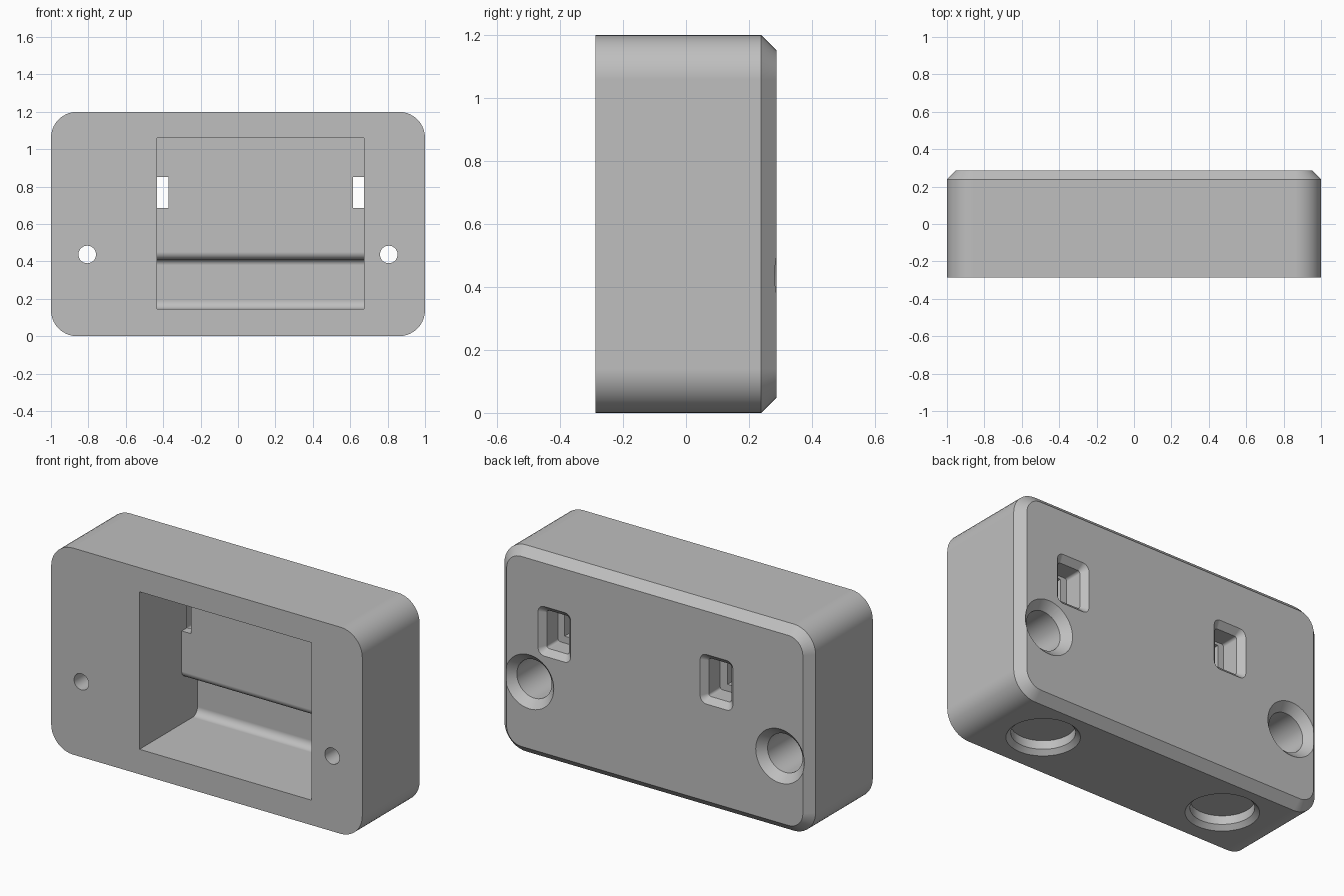
import bpy, bmesh, math
from mathutils import Vector

if "Cube" in bpy.data.objects:
    bpy.data.objects.remove(bpy.data.objects["Cube"])

grey = bpy.data.materials.new("plain grey")
grey.use_nodes = True
grey.diffuse_color = (0.52, 0.52, 0.52, 1)
grey.node_tree.nodes["Principled BSDF"].inputs["Base Color"].default_value = (0.52, 0.52, 0.52, 1)


def fillet(corners, steps=10):
    """Outline from (u, v, radius) corners, each rounded by its radius."""
    out = []
    n = len(corners)
    for i, (u, v, r) in enumerate(corners):
        p = Vector((u, v))
        if r == 0:
            out.append(p)
            continue
        a = (Vector(corners[i - 1][:2]) - p).normalized()
        b = (Vector(corners[(i + 1) % n][:2]) - p).normalized()
        # every corner here is a right angle
        centre = p + (a + b) * r
        for k in range(steps + 1):
            t = k / steps * math.pi / 2
            out.append(centre - b * r * math.cos(t) - a * r * math.sin(t))
    return out


def rect(x0, x1, z0, z1, r):
    return fillet([(x0, z0, r), (x1, z0, r), (x1, z1, r), (x0, z1, r)])


def circle(cx, cy, r, n=48):
    return [Vector((cx + r * math.cos(2 * math.pi * k / n),
                    cy + r * math.sin(2 * math.pi * k / n))) for k in range(n)]


PLACE = {"x": lambda p, d: (d, p.x, p.y),
         "y": lambda p, d: (p.x, d, p.y),
         "z": lambda p, d: (p.x, p.y, d)}


def loft(name, axis, sections):
    """Closed solid through (position, outline) sections along an axis."""
    bm = bmesh.new()
    rings = [[bm.verts.new(PLACE[axis](p, d)) for p in outline] for d, outline in sections]
    for lo, hi in zip(rings, rings[1:]):
        for i in range(len(lo)):
            j = (i + 1) % len(lo)
            bm.faces.new((lo[i], lo[j], hi[j], hi[i]))
    bm.faces.new(rings[0])
    bm.faces.new(rings[-1])
    bmesh.ops.recalc_face_normals(bm, faces=bm.faces)
    mesh = bpy.data.meshes.new(name)
    bm.to_mesh(mesh)
    bm.free()
    mesh.materials.append(grey)
    obj = bpy.data.objects.new(name, mesh)
    bpy.context.collection.objects.link(obj)
    return obj


FRONT, BACK, BEVEL = -0.287, 0.287, 0.048

# Rounded block with a chamfered back rim
outer = rect(-1, 1, 0, 1.2, 0.14)
inner = rect(-1 + BEVEL, 1 - BEVEL, BEVEL, 1.2 - BEVEL, 0.14 - BEVEL)
body = loft("housing", "y", [(FRONT, outer), (BACK - BEVEL, outer), (BACK, inner)])

cutters = []

# Front pocket, deeper below a rounded step
X0, X1 = -0.432, 0.675
pocket = fillet([(-0.4, 0.145, 0), (0.245, 0.145, 0.045), (0.245, 0.41, 0.03),
                 (0.10, 0.41, 0.04), (0.10, 1.06, 0), (-0.4, 1.06, 0)])
cutters.append(loft("pocket_cutter", "x", [(X0, pocket), (X1, pocket)]))

# Clip slots: chamfered recess behind, narrow notch through to the pocket
for cx, n0, n1 in ((-0.397, X0, X0 + 0.06), (0.645, X1 - 0.06, X1)):
    def slot(grow, r):
        return rect(cx - 0.072 - grow, cx + 0.072 + grow, 0.645 - grow, 0.867 + grow, r)
    cutters.append(loft("slot_cutter", "y", [(0.15, slot(0, 0.015)), (BACK - 0.033, slot(0, 0.015)),
                                             (BACK, slot(0.033, 0.04)), (0.4, slot(0.033, 0.04))]))
    notch = fillet([(n0, 0.685, 0), (n1, 0.685, 0), (n1, 0.85, 0), (n0, 0.85, 0)])
    cutters.append(loft("notch_cutter", "y", [(0.05, notch), (0.2, notch)]))

for side in (-1, 1):
    # Screw hole with a deep countersunk bore from the back
    def hole(r):
        return circle(side * 0.806, 0.437, r)
    cutters.append(loft("screw_cutter", "y", [
        (-0.5, hole(0.047)), (-0.15, hole(0.047)), (-0.15, hole(0.112)),
        (BACK - 0.045, hole(0.112)), (BACK, hole(0.157)), (0.4, hole(0.157))]))

    # Shallow round socket under the block
    def socket(r):
        return circle(side * 0.595, -0.01, r)
    cutters.append(loft("socket_cutter", "z", [
        (-0.1, socket(0.19)), (0, socket(0.19)), (0.025, socket(0.165)), (0.075, socket(0.165))]))

# Cut everything out and remove the cutters
bpy.ops.object.select_all(action="DESELECT")
body.select_set(True)
bpy.context.view_layer.objects.active = body
for cutter in cutters:
    mod = body.modifiers.new("cut", "BOOLEAN")
    mod.operation = "DIFFERENCE"
    mod.solver = "EXACT"
    mod.object = cutter
    bpy.ops.object.modifier_apply(modifier=mod.name)
    bpy.data.objects.remove(cutter)

# Smooth rounds, crisp flats
bpy.ops.object.shade_smooth_by_angle(angle=math.radians(30))
flat = body.modifiers.new("flat faces", "WEIGHTED_NORMAL")
flat.keep_sharp = True
